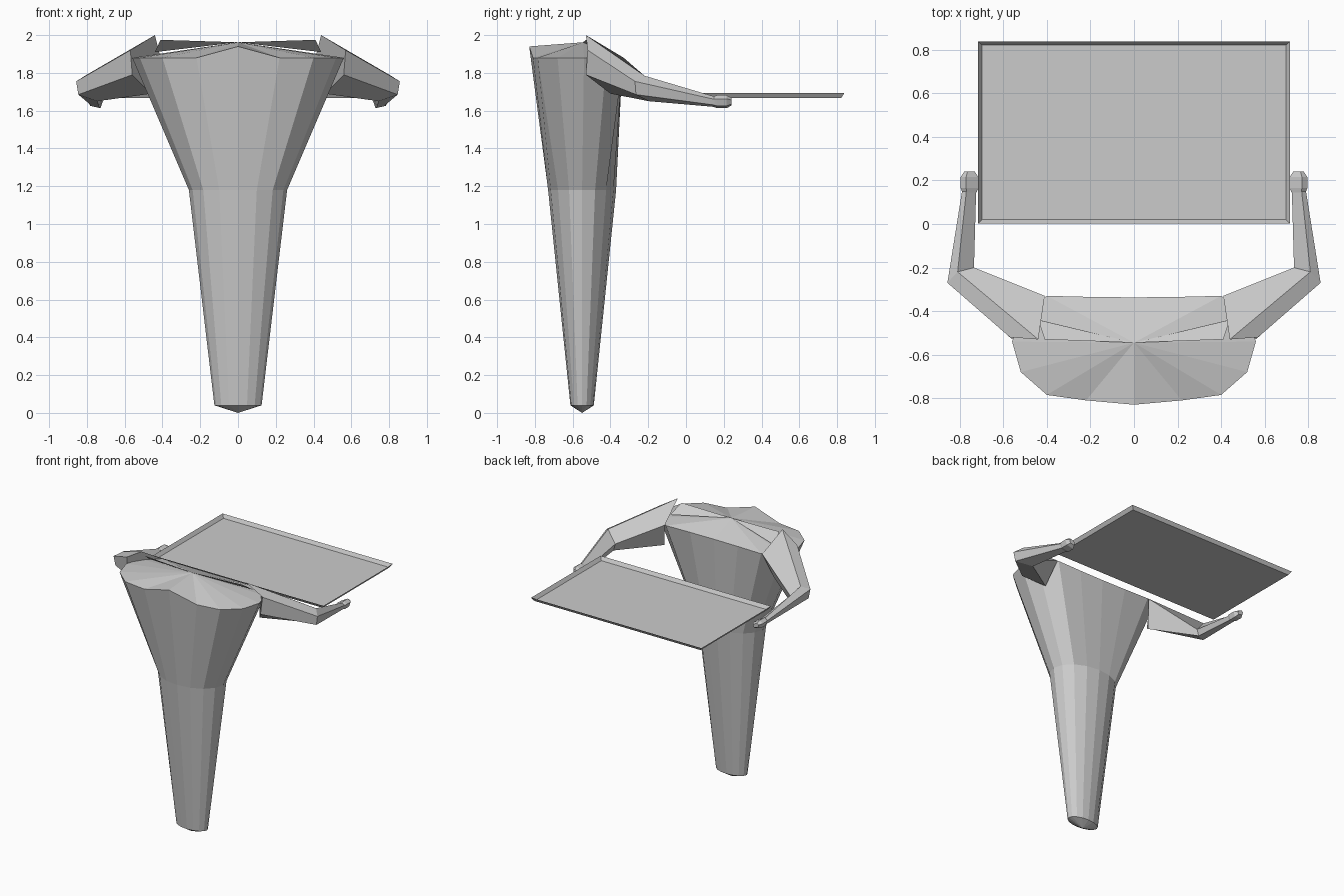
import bpy, bmesh, math

if "Cube" in bpy.data.objects:
    bpy.data.objects.remove(bpy.data.objects["Cube"])


def mesh_object(name, build, mirror=False):
    bm = bmesh.new()
    build(bm)
    bmesh.ops.recalc_face_normals(bm, faces=bm.faces)
    me = bpy.data.meshes.new(name)
    bm.to_mesh(me)
    bm.free()
    ob = bpy.data.objects.new(name, me)
    bpy.context.collection.objects.link(ob)
    if mirror:
        ob.modifiers.new("mirror", 'MIRROR')
    return ob


def loft(bm, sections, cap_start=True, cap_end=True):
    """Skin a list of closed sections that share a point count."""
    rings = [[bm.verts.new(p) for p in s] for s in sections]
    n = len(rings[0])
    for a, b in zip(rings, rings[1:]):
        for i in range(n):
            j = (i + 1) % n
            bm.faces.new((a[i], a[j], b[j], b[i]))
    if cap_start:
        bm.faces.new(rings[0][::-1])
    if cap_end:
        bm.faces.new(rings[-1])
    return rings


def fan(bm, ring, tip):
    t = bm.verts.new(tip)
    for a, b in zip(ring, ring[1:] + ring[:1]):
        bm.faces.new((a, b, t))


# Tapered 16-sided pedestal flaring into wide shoulders
def ellipse(rx, ry, z):
    return [(rx * math.sin(i * math.pi / 8), -0.55 - ry * math.cos(i * math.pi / 8), z)
            for i in range(16)]


half = [(0, -.83, 1.94), (.22, -.81, 1.88), (.40, -.785, 1.88), (.52, -.68, 1.88),
        (.56, -.54, 1.88), (.52, -.42, 1.88), (.40, -.33, 1.88), (.20, -.335, 1.88),
        (0, -.337, 1.88)]
shoulder = half + [(-x, y, z) for x, y, z in half[-2:0:-1]]


def pedestal(bm):
    rings = loft(bm, [ellipse(.125, .062, .04), ellipse(.26, .18, 1.18), shoulder], False, False)
    fan(bm, rings[0], (0, -.55, 0))
    fan(bm, rings[-1], (0, -.545, 1.962))


mesh_object("pedestal", pedestal)

# Five-sided bent arms: shoulder, elbow, wrist
wrist = [(.79, .15, 1.66), (.78, .15, 1.63), (.735, .15, 1.62), (.725, .15, 1.65), (.77, .15, 1.675)]


def arm(bm):
    root = [(.57, -.52, 1.92), (.56, -.53, 1.79), (.46, -.40, 1.69), (.41, -.33, 1.88), (.44, -.53, 2.0)]
    elbow = [(.857, -.27, 1.755), (.845, -.265, 1.685), (.745, -.195, 1.65), (.735, -.20, 1.70),
             (.81, -.22, 1.785)]
    loft(bm, [root, elbow, wrist])


mesh_object("arm", arm, True)


# Knobs gripping the panel
def knob(bm):
    def section(y, s):
        return [(.755 + (x - .757) * s, y, 1.648 + (z - 1.648) * s) for x, _, z in wrist]
    loft(bm, [section(.145, 1), section(.165, 1.25), section(.215, 1.25), section(.24, .75)])


mesh_object("hand_knob", knob, True)


# Small ridge webs joining the arms to the shoulder centre
def web(bm):
    pts = [(0, -.545, 1.962), (.41, -.53, 1.975), (.44, -.44, 1.91)]
    bm.faces.new([bm.verts.new(p) for p in pts])


mesh_object("shoulder_web", web, True)


# Shallow flared tray panel
def panel(bm):
    def rect(hx, y0, y1, z):
        return [(-hx, y0, z), (hx, y0, z), (hx, y1, z), (-hx, y1, z)]
    loft(bm, [rect(.698, .02, .822, 1.667), rect(.716, .003, .838, 1.693)], True, False)


mesh_object("tray_panel", panel)
